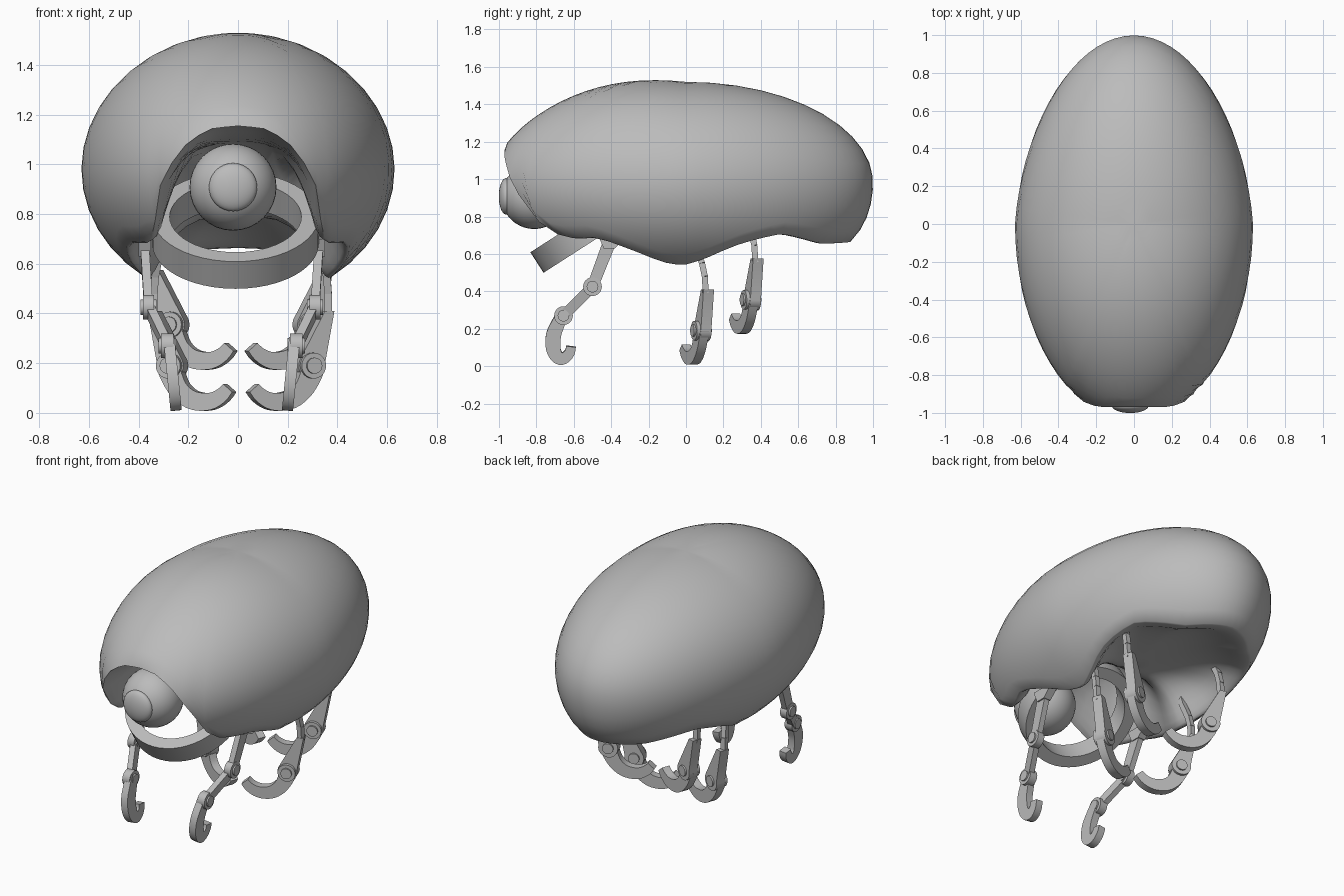
import bpy, bmesh, math
from mathutils import Vector, Matrix

if "Cube" in bpy.data.objects:
    bpy.data.objects.remove(bpy.data.objects["Cube"])

grey = bpy.data.materials.new("plain grey")
grey.diffuse_color = (0.5, 0.5, 0.5, 1)
grey.use_nodes = True
grey.node_tree.nodes["Principled BSDF"].inputs["Base Color"].default_value = grey.diffuse_color


def finish(name, bm, angle=35):
    bmesh.ops.recalc_face_normals(bm, faces=bm.faces[:])
    me = bpy.data.meshes.new(name)
    bm.to_mesh(me)
    bm.free()
    me.materials.append(grey)
    ob = bpy.data.objects.new(name, me)
    bpy.context.collection.objects.link(ob)
    bpy.ops.object.select_all(action='DESELECT')
    ob.select_set(True)
    bpy.context.view_layer.objects.active = ob
    bpy.ops.object.shade_smooth_by_angle(angle=math.radians(angle))
    return ob


def smooth_path(path, n=3):
    """Catmull-Rom refinement of a path."""
    P = [Vector(p) for p in path]
    out = []
    for i in range(len(P) - 1):
        a, b, c, d = P[max(i - 1, 0)], P[i], P[i + 1], P[min(i + 2, len(P) - 1)]
        for k in range(n):
            t = k / n
            out.append(0.5 * (2 * b + (c - a) * t + (2 * a - 5 * b + 4 * c - d) * t ** 2
                              + (3 * b - a - 3 * c + d) * t ** 3))
    return out + [P[-1]]


def ribbon(path):
    """Outline of a strip through (u, v, half width) points."""
    left, right = [], []
    for i, (u, v, w) in enumerate(path):
        a, b = path[max(i - 1, 0)], path[min(i + 1, len(path) - 1)]
        d = Vector((b[0] - a[0], b[1] - a[1])).normalized()
        left.append((u - d.y * w, v + d.x * w))
        right.append((u + d.y * w, v - d.x * w))
    return left + right[::-1]


def plate(bm, outline, thick, origin, U, V, fix):
    U, V = Vector(U).normalized(), Vector(V).normalized()
    N = U.cross(V).normalized()
    rings = [[bm.verts.new(fix(Vector(origin) + U * u + V * v + N * h)) for u, v in outline]
             for h in (-thick / 2, thick / 2)]
    bm.faces.new(rings[0])
    bm.faces.new(rings[1])
    n = len(outline)
    for i in range(n):
        j = (i + 1) % n
        bm.faces.new((rings[0][i], rings[0][j], rings[1][j], rings[1][i]))


def disc(r, n=24):
    return [(r * math.cos(i * math.tau / n), r * math.sin(i * math.tau / n)) for i in range(n)]


def bar(bm, p, q, w0, w1, thick, fix):
    p, q = Vector(p), Vector(q)
    V = (q - p).normalized()
    U = V.cross(Vector((1, 0, 0)))
    plate(bm, ribbon([(0, 0, w0), (0, (q - p).length, w1)]), thick, p, U, V, fix)


def joint(bm, origin, U, V, r, depth, fix):
    plate(bm, disc(r), depth, origin, U, V, fix)
    plate(bm, disc(r * 0.62), depth + 0.02, origin, U, V, fix)


# Shell: ellipsoid with a wavy rim, rolled under into a hollow belly
RIM = [(0, 1.155), (12, 1.14), (22, 1.06), (32, .88), (36, .72), (45, .685), (57, .69), (67, .63),
       (78, .56), (88, .54), (98, .57), (112, .66), (125, .71), (150, .655), (180, .665)]


def rim_z(deg):
    for (a, za), (b, zb) in zip(RIM, RIM[1:]):
        if deg <= b:
            return za + (zb - za) * (deg - a) / (b - a)
    return RIM[-1][1]


def ceiling_z(y):
    t = min(max((y + .38) / .35, 0), 1)
    return 1.08 - .29 * t * t * (3 - 2 * t)


bm = bmesh.new()
SEG, ROWS = 72, 16
ZC, ZR = 0.98, 0.54
INNER = [(.975, -.01), (.94, .02), (.89, .12), (.83, .3), (.75, .52), (.66, .7), (.55, .84), (.42, .94),
         (.28, .98), (.14, 1)]
top = bm.verts.new((0, 0, ZC + ZR))
ceiling = bm.verts.new((0, 0, ceiling_z(0)))
cols = []
for k in range(SEG):
    deg = k * 360 / SEG
    phi = math.radians(deg)
    fold = min(deg, 360 - deg)
    z_rim = sum(rim_z(abs(min(fold + d, 360 - fold - d))) for d in (-2, 0, 2)) / 3
    end = math.acos((z_rim - ZC) / ZR)
    col = []
    for i in range(1, ROWS + 1):
        t = end * i / ROWS
        p = Vector((.63 * math.sin(t) * math.sin(phi), -math.sin(t) * math.cos(phi), ZC + ZR * math.cos(t)))
        if p.y < 0:      # blunt front
            p.y = max(p.y * 1.04, -.97)
            p.z += .03 * max(0, p.z - ZC) * math.sin(min(1, -p.y) * math.pi) / .5
        else:            # narrower back that stays full low down
            p.x *= 1 - .1 * p.y
            p.y *= 1 + .08 * (max(0, ZC - p.z) / .31) ** 2 * math.cos(phi) ** 2
        col.append(bm.verts.new(p))
    for s, f in INNER:
        y = p.y * s
        col.append(bm.verts.new((p.x * s, y, p.z + (ceiling_z(y) - p.z) * f)))
    cols.append(col)
for k in range(SEG):
    a, b = cols[k], cols[(k + 1) % SEG]
    bm.faces.new((top, a[0], b[0]))
    for i in range(len(a) - 1):
        bm.faces.new((a[i], a[i + 1], b[i + 1], b[i]))
    bm.faces.new((a[-1], ceiling, b[-1]))
finish("shell", bm, 60)

# Head ball with a bulging eye
for name, y, r, flat in (("head", -.812, .175, 1), ("eye", -.962, .097, .4)):
    bm = bmesh.new()
    bmesh.ops.create_uvsphere(bm, u_segments=32, v_segments=20, radius=r,
                              matrix=Matrix.Translation((-.02, y, .908)) @ Matrix.Diagonal((1, flat, 1, 1))
                              @ Matrix.Rotation(math.pi / 2, 4, 'X'))
    finish(name, bm)

# Tilted collar ring
bm = bmesh.new()
M = Matrix.Translation((-.01, -.515, .735)) @ Matrix.Rotation(math.radians(32.7), 4, 'X')
prof = [(.335, -.065), (.335, .065), (.265, .065), (.265, -.065)]
n = 48
rings = [[bm.verts.new(M @ Vector((r * math.cos(i * math.tau / n), r * math.sin(i * math.tau / n), z)))
          for r, z in prof] for i in range(n)]
for i in range(n):
    a, b = rings[i], rings[(i + 1) % n]
    for j in range(4):
        bm.faces.new((a[j], a[(j + 1) % 4], b[(j + 1) % 4], b[j]))
finish("collar_ring", bm)

CLAW = [(0, .02, .03), (-.028, -.04, .036), (-.052, -.1, .04), (-.056, -.16, .04), (-.045, -.205, .036),
        (-.018, -.23, .033), (.012, -.222, .03), (.034, -.195, .027), (.04, -.165, .026)]
HOOK = [(-.01, .01, .05), (.012, -.05, .045), (.042, -.1, .04), (.088, -.135, .038), (.14, -.146, .036),
        (.185, -.14, .033), (.224, -.118, .029), (.25, -.09, .025)]
CLAW, HOOK = smooth_path(CLAW), smooth_path(HOOK)

for side, s in (("right", 1), ("left", -1)):
    # Front legs: two bars, two joints and a claw
    fix = lambda v, s=s: Vector((-.025 + s * v.x, v.y, v.z))
    bm = bmesh.new()
    hip, knee, ankle = (.35, -.41, .66), (.335, -.5, .425), (.26, -.655, .27)
    Y, Z = (0, 1, 0), (0, 0, 1)
    plate(bm, [(-.06, .04), (.1, .04), (.03, -.03), (-.03, -.03)], .05, hip, Y, Z, fix)
    bar(bm, hip, knee, .035, .03, .035, fix)
    bar(bm, knee, ankle, .028, .028, .035, fix)
    joint(bm, knee, Y, Z, .05, .045, fix)
    joint(bm, ankle, Y, Z, .05, .05, fix)
    plate(bm, ribbon(CLAW), .045, (.25, -.655, .27), Y, (.1, 0, 1), fix)
    finish(side + "_front_leg", bm)

    # Middle and back legs: stem, teardrop plate, joint and inward hook
    fix = lambda v, s=s: Vector((.012 + s * v.x, v.y, v.z))
    for name, x, y, z in (("middle", .28, .08, .19), ("back", .275, .345, .355)):
        bm = bmesh.new()
        a = math.radians(20)
        U = Vector((-math.cos(a), -math.sin(a), 0))
        N = Vector((-math.sin(a), math.cos(a), 0))
        o = Vector((x, y, z))
        drop = [(.058 * math.cos(t), .058 * math.sin(t)) for t in
                [math.radians(165 + 18 * i) for i in range(13)]]
        plate(bm, drop + [(-.055, .22), (-.095, .22)], .06, o + N * .01, U, Z, fix)
        joint(bm, o, U, Z, .052, .08, fix)
        plate(bm, ribbon(HOOK), .05, o, U, Z, fix)
        base = o + U * -.075 + Vector((0, 0, .2))
        pts = [base, base + Vector((0, -.005, .09)), base + Vector((-.005, -.02, .16)),
               base + Vector((-.02, -.05, .24)), base + Vector((-.03, -.08, .36))]
        for p, q in zip(pts, pts[1:]):
            bar(bm, p, q, .016, .016, .03, fix)
        finish(side + "_" + name + "_leg", bm)
